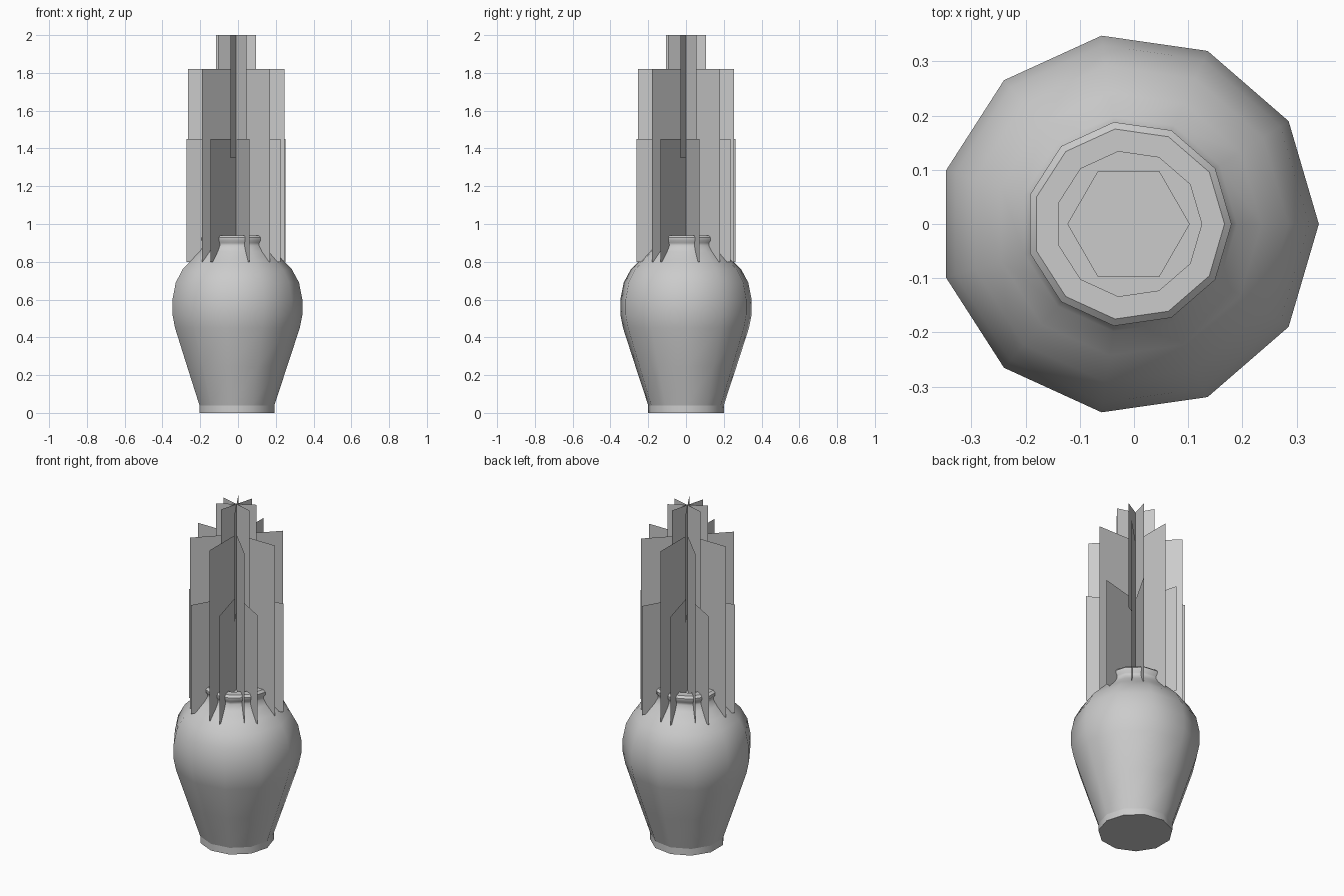
import bpy, bmesh, math
from mathutils import Vector

cube = bpy.data.objects.get("Cube")
if cube:
    bpy.data.objects.remove(cube, do_unlink=True)

CENTRE_X = -0.01
SIDES = 11

grey = bpy.data.materials.new("pale_grey")
grey.use_nodes = True
grey.diffuse_color = (0.6, 0.6, 0.6, 1)
grey.node_tree.nodes["Principled BSDF"].inputs["Base Color"].default_value = (0.6, 0.6, 0.6, 1)


def finish(name, bm, smooth=False):
    mesh = bpy.data.meshes.new(name)
    bm.to_mesh(mesh)
    bm.free()
    mesh.materials.append(grey)
    obj = bpy.data.objects.new(name, mesh)
    obj.location.x = CENTRE_X
    bpy.context.collection.objects.link(obj)
    if smooth:
        bpy.ops.object.select_all(action="DESELECT")
        obj.select_set(True)
        bpy.context.view_layer.objects.active = obj
        bpy.ops.object.shade_smooth_by_angle(angle=math.radians(42))
    return obj


def ring(bm, radius, z, sides):
    step = math.tau / sides
    return [bm.verts.new((radius * math.cos(i * step), radius * math.sin(i * step), z))
            for i in range(sides)]


def lathe(name, profile, sides, cap_bottom=False, cap_top=False):
    bm = bmesh.new()
    rings = [ring(bm, r, z, sides) for r, z in profile]
    for low, high in zip(rings, rings[1:]):
        for i in range(sides):
            j = (i + 1) % sides
            bm.faces.new((low[i], low[j], high[j], high[i]))
    if cap_bottom:
        bm.faces.new(rings[0][::-1])
    if cap_top:
        bm.faces.new(rings[-1])
    return finish(name, bm, smooth=True)


def crossed_cards(name, radius, bottom, top, turn):
    # Four upright cards through one axis, evenly fanned
    bm = bmesh.new()
    for i in range(4):
        a = math.radians(turn + 45 * i)
        out = Vector((math.cos(a), math.sin(a), 0)) * radius
        corners = [(-out, bottom), (out, bottom), (out, top), (-out, top)]
        bm.faces.new([bm.verts.new((p.x, p.y, z)) for p, z in corners])
    return finish(name, bm)


# Vase: straight foot, swelling body, rolled rim and recessed filling
lathe("vase_foot", [(0.202, 0), (0.202, 0.04)], SIDES, cap_bottom=True)
lathe("vase_body", [
    (0.202, 0.04), (0.27, 0.245), (0.337, 0.45), (0.351, 0.52), (0.351, 0.60),
    (0.333, 0.69), (0.295, 0.76), (0.245, 0.81), (0.20, 0.855), (0.179, 0.885),
    (0.180, 0.90), (0.190, 0.912), (0.190, 0.928), (0.177, 0.94),
    (0.135, 0.94), (0.135, 0.88)], SIDES, cap_top=True)
lathe("stem_base", [(0.113, 0.88), (0.113, 0.895)], 6, cap_top=True)

# Three tiers of crossed foliage cards
crossed_cards("lower_leaves", 0.272, 0.8, 1.45, 15)
crossed_cards("middle_leaves", 0.255, 0.8, 1.82, 0)
crossed_cards("upper_leaves", 0.11, 1.35, 2.0, -15)
